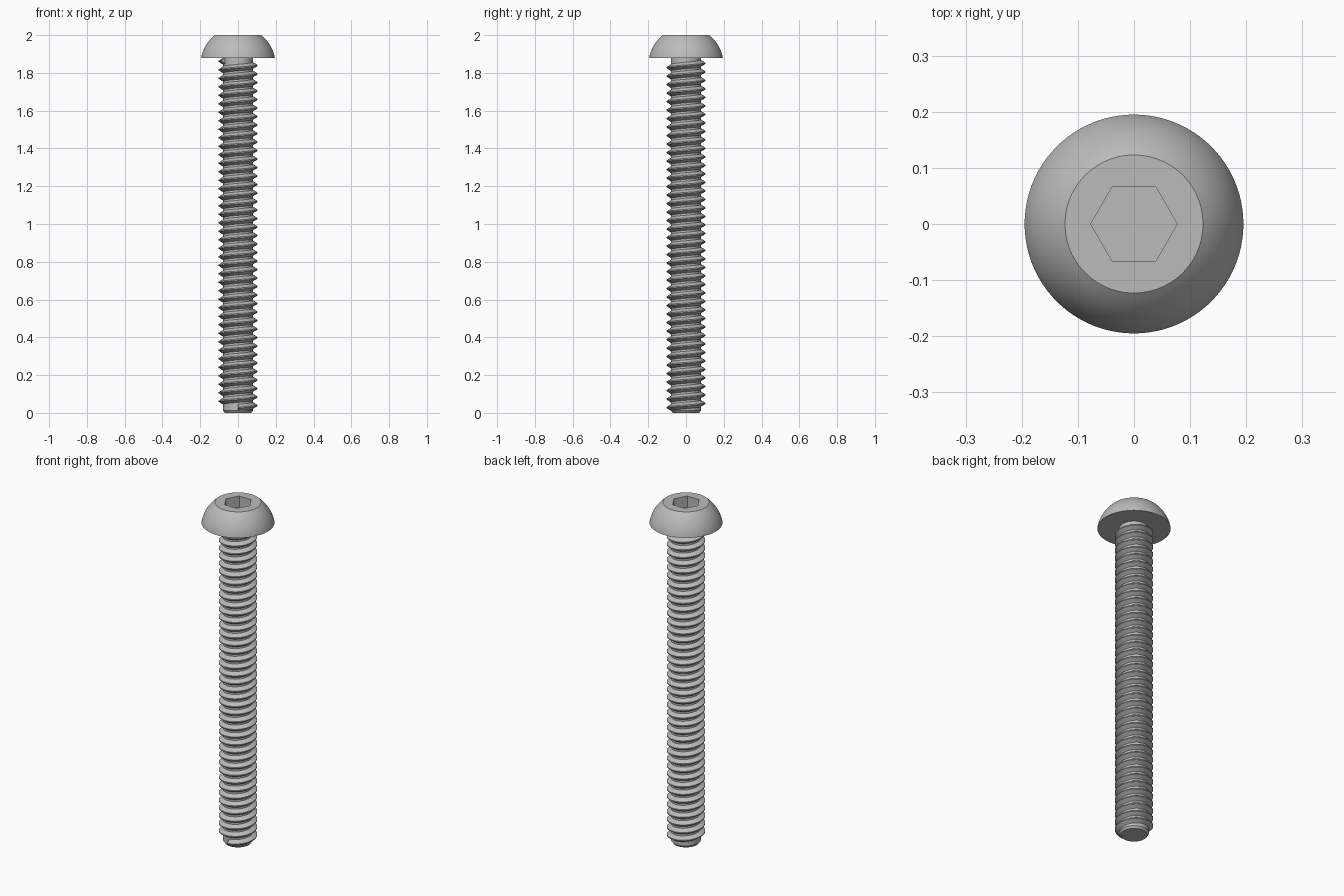
import bpy, bmesh, math

if "Cube" in bpy.data.objects:
    bpy.data.objects.remove(bpy.data.objects["Cube"], do_unlink=True)

HEAD_Z, TOP_Z = 1.88, 2.0
HEAD_R, FLAT_R = 0.195, 0.123
CORE_R, CREST_R = 0.079, 0.102
PITCH, TURNS, STEPS = 0.045, 40.85, 48

steel = bpy.data.materials.new("steel grey")
steel.use_nodes = True
GREY = (0.5, 0.5, 0.5, 1)
steel.diffuse_color = GREY
steel.node_tree.nodes["Principled BSDF"].inputs["Base Color"].default_value = GREY


def make(name, bm):
    bmesh.ops.recalc_face_normals(bm, faces=bm.faces)
    mesh = bpy.data.meshes.new(name)
    bm.to_mesh(mesh)
    bm.free()
    mesh.materials.append(steel)
    obj = bpy.data.objects.new(name, mesh)
    bpy.context.collection.objects.link(obj)
    return obj


def select(obj):
    bpy.ops.object.select_all(action="DESELECT")
    obj.select_set(True)
    bpy.context.view_layer.objects.active = obj


def smooth(obj):
    select(obj)
    bpy.ops.object.shade_smooth_by_angle(angle=math.radians(30))


def loft(name, rings, closed=True):
    """Join rings of points with quads and cap both ends."""
    bm = bmesh.new()
    loops = [[bm.verts.new(p) for p in ring] for ring in rings]
    n = len(loops[0])
    for a, b in zip(loops, loops[1:]):
        for i in range(n):
            j = (i + 1) % n
            bm.faces.new((a[i], a[j], b[j], b[i]))
    bm.faces.new(loops[0])
    bm.faces.new(loops[-1])
    return make(name, bm)


def circle(r, z, sides=96):
    return [(r * math.cos(math.tau * i / sides), r * math.sin(math.tau * i / sides), z)
            for i in range(sides)]


# Domed head: a slice of a sphere with a flat top
rise = TOP_Z - HEAD_Z
below = (HEAD_R**2 - FLAT_R**2 - rise**2) / (2 * rise)
ball_r = math.hypot(HEAD_R, below)
low, high = math.atan2(below, HEAD_R), math.atan2(below + rise, FLAT_R)
rings = []
for k in range(15):
    a = low + (high - low) * k / 14
    rings.append(circle(ball_r * math.cos(a), HEAD_Z - below + ball_r * math.sin(a)))
head = loft("head", rings)

# Hexagonal drive socket cut into the head
cutter = loft("socket_cutter", [circle(0.077, z, 6) for z in (TOP_Z - 0.065, TOP_Z + 0.05)])
cutter.hide_render = True
cut = head.modifiers.new("socket", "BOOLEAN")
cut.operation = "DIFFERENCE"
cut.solver = "EXACT"
cut.object = cutter
select(head)
bpy.ops.object.modifier_apply(modifier=cut.name)
bpy.data.objects.remove(cutter, do_unlink=True)
smooth(head)

# Shank core with a chamfered tip
shank = loft("shank", [circle(0.07, 0), circle(CORE_R, 0.012), circle(CORE_R, HEAD_Z + 0.005)])
smooth(shank)

# Right-handed helical thread, starting at the front of the tip
root, crest = 0.0195, 0.003
profile = [(CORE_R - 0.003, -root), (CORE_R, -root + 0.002), (CREST_R, -crest),
           (CREST_R, crest), (CORE_R, root - 0.002), (CORE_R - 0.003, root)]
sections = []
for s in range(int(TURNS * STEPS) + 1):
    turn = s / STEPS
    a = math.tau * turn - math.pi / 2
    z = 0.028 + PITCH * turn
    sections.append([(r * math.cos(a), r * math.sin(a), min(z + dz, HEAD_Z)) for r, dz in profile])
thread = loft("thread", sections)
smooth(thread)
